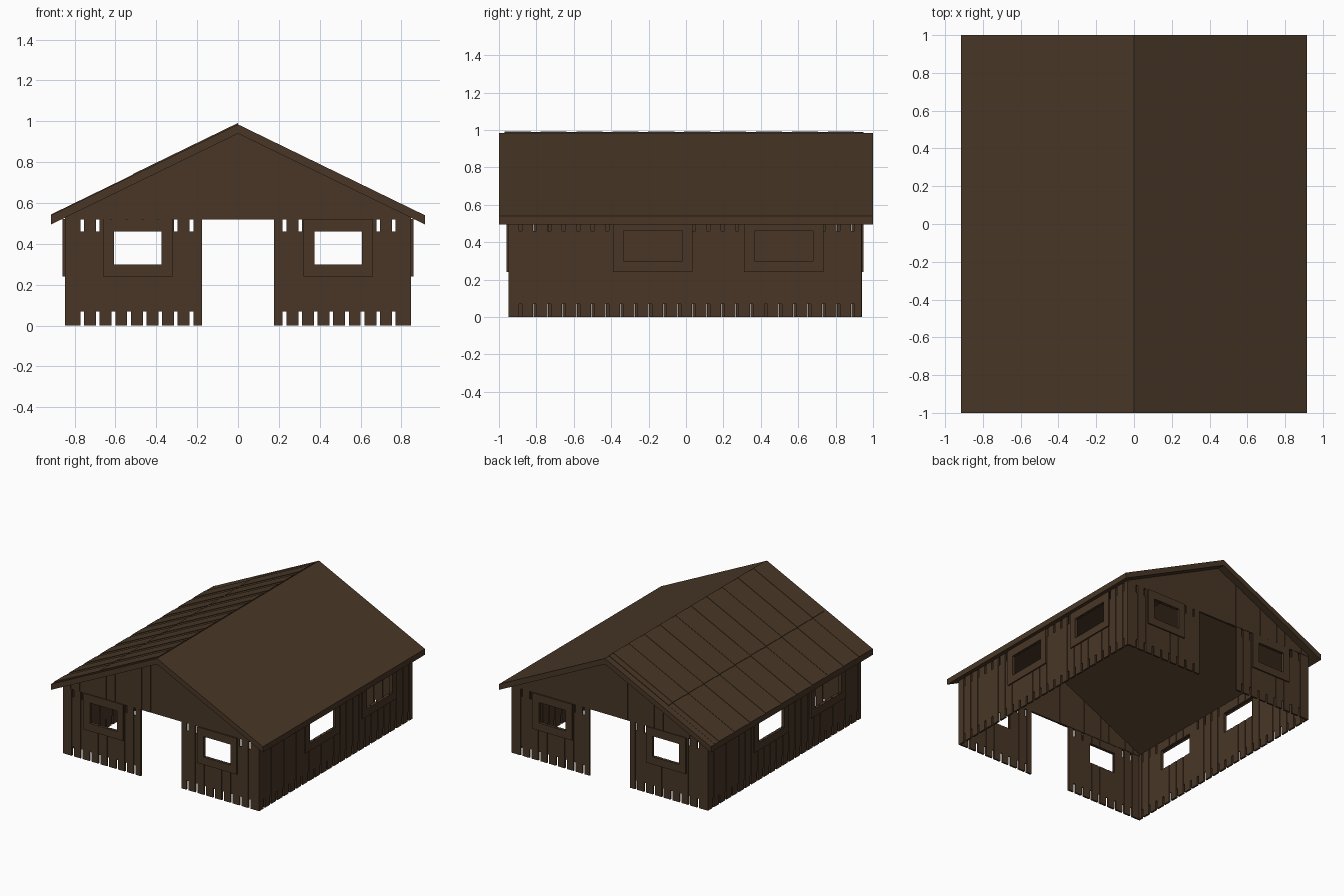
import bpy, bmesh, math

if "Cube" in bpy.data.objects:
    bpy.data.objects.remove(bpy.data.objects["Cube"])

mat = bpy.data.materials.new("dark brown wood")
mat.diffuse_color = (0.065, 0.037, 0.019, 1)
mat.use_nodes = True
mat.node_tree.nodes["Principled BSDF"].inputs["Base Color"].default_value = mat.diffuse_color

SLOPE = 0.486      # roof pitch
RIDGE = 0.985      # top of roof slab
UNDER = 0.94       # underside of roof slab at the ridge
T = 0.014          # wall thickness


def prism(bm, poly, a0, a1, axis='y'):
    """Extrude a 2D polygon (x,z) along y."""
    lo = [bm.verts.new((x, a0, z)) for x, z in poly]
    hi = [bm.verts.new((x, a1, z)) for x, z in poly]
    bm.faces.new(lo)
    bm.faces.new(hi[::-1])
    n = len(poly)
    for i in range(n):
        j = (i + 1) % n
        bm.faces.new((lo[j], lo[i], hi[i], hi[j]))


def box(bm, x0, x1, y0, y1, z0, z1):
    prism(bm, [(x0, z0), (x1, z0), (x1, z1), (x0, z1)], y0, y1)


def finish(bm, name, angle=0, shift=-0.005):
    bmesh.ops.recalc_face_normals(bm, faces=bm.faces)
    me = bpy.data.meshes.new(name)
    bm.to_mesh(me)
    bm.free()
    me.materials.append(mat)
    ob = bpy.data.objects.new(name, me)
    ob.location.y = shift
    ob.rotation_euler.z = math.radians(angle)
    bpy.context.collection.objects.link(ob)
    return ob


def wall(name, angle, d, runs, gaps, windows, top):
    """Plank wall: full boards, recessed strips at the gaps, window holes."""
    bm = bmesh.new()
    g = 0.009
    zlo, zhi = 0.30, 0.46
    for u0, u1 in runs:
        cuts = {u0, u1}
        for c in gaps:
            if u0 < c < u1:
                cuts |= {c - g, c + g}
        for w0, w1 in windows:
            if u0 < w0 < u1:
                cuts |= {w0, w1}
        cuts = sorted(cuts)
        for a, b in zip(cuts, cuts[1:]):
            m = (a + b) / 2
            if b - a < 1e-4:
                continue
            in_gap = any(abs(m - c) < g for c in gaps)
            in_win = any(w0 < m < w1 for w0, w1 in windows)
            behind_frame = any(w0 - 0.055 < m < w1 + 0.055 for w0, w1 in windows)
            y0, y1, z0, z1 = -d, -d + T, 0.0, top
            if in_gap:
                y0, y1, z0 = -d + 0.003, -d + T - 0.003, 0.07
                if not behind_frame:
                    z1 = 0.46
            if in_win:
                box(bm, a, b, y0, y1, z0, zlo)
                box(bm, a, b, y0, y1, zhi, z1 if z1 > zhi else top)
            else:
                box(bm, a, b, y0, y1, z0, z1)
    finish(bm, name, angle)

    # raised window surrounds
    bm = bmesh.new()
    for w0, w1 in windows:
        ya, yb = -d - 0.01, -d
        box(bm, w0 - 0.055, w0, ya, yb, 0.24, 0.522)
        box(bm, w1, w1 + 0.055, ya, yb, 0.24, 0.522)
        box(bm, w0, w1, ya, yb, 0.24, zlo)
        box(bm, w0, w1, ya, yb, zhi, 0.522)
    finish(bm, name.replace("wall", "window_frames"), angle)


# end walls with doorway and two windows
end_gaps = [s * (0.228 + 0.0763 * i) for s in (-1, 1) for i in range(8)]
end_runs = [(-0.834, -0.175), (0.175, 0.834)]
end_windows = [(-0.606, -0.375), (0.375, 0.606)]
wall("front_wall", 0, 0.945, end_runs, end_gaps, end_windows, 0.522)
wall("back_wall", 180, 0.945, end_runs, end_gaps, end_windows, 0.522)

# side walls, each the other turned half round
side_gaps = [-0.88 + 0.0772 * i for i in range(24)]
side_windows = [(-0.33, -0.015), (0.37, 0.685)]
wall("right_wall", 90, 0.848, [(-0.944, 0.944)], side_gaps, side_windows, 0.53)
wall("left_wall", -90, 0.848, [(-0.944, 0.944)], side_gaps, side_windows, 0.53)

# gables: plain sheet plus upright boards on the left half
for name, y in (("front_gable", -0.945), ("back_gable", 0.945 - T)):
    bm = bmesh.new()
    h = UNDER - 0.846 * SLOPE
    prism(bm, [(-0.846, 0.52), (0.846, 0.52), (0.846, h + 0.004), (0, UNDER + 0.004),
               (-0.846, h + 0.004)], y, y + T)
    for i in range(10):
        x0 = -0.846 + i * 0.0767
        x1 = x0 + 0.068
        prism(bm, [(x0, 0.521), (x1, 0.521), (x1, UNDER + x1 * SLOPE),
                   (x0, UNDER + x0 * SLOPE)], y - 0.003, y + T + 0.003)
    finish(bm, name)

# roof slab
E = 0.915
bm = bmesh.new()
prism(bm, [(-E, RIDGE - E * SLOPE), (-E, UNDER - E * SLOPE), (0, UNDER),
           (E, UNDER - E * SLOPE), (E, RIDGE - E * SLOPE), (0, RIDGE)], -1, 1)
finish(bm, "roof", shift=0)

# two rows of boards on the left slope
bm = bmesh.new()
for xa, xb, lift in ((-0.915, -0.515, 0.004), (-0.515, 0.0, 0.007)):
    for i in range(10):
        y0 = -0.97 + i * 0.192
        for w0, w1, t in ((0.0, 0.14, lift), (0.14, 0.192, lift - 0.003)):
            za, zb = RIDGE + xa * SLOPE, RIDGE + xb * SLOPE
            prism(bm, [(xa, za), (xb, zb), (xb, zb + t), (xa, za + t)], y0 + w0, y0 + w1)
finish(bm, "roof_boards", shift=0)
